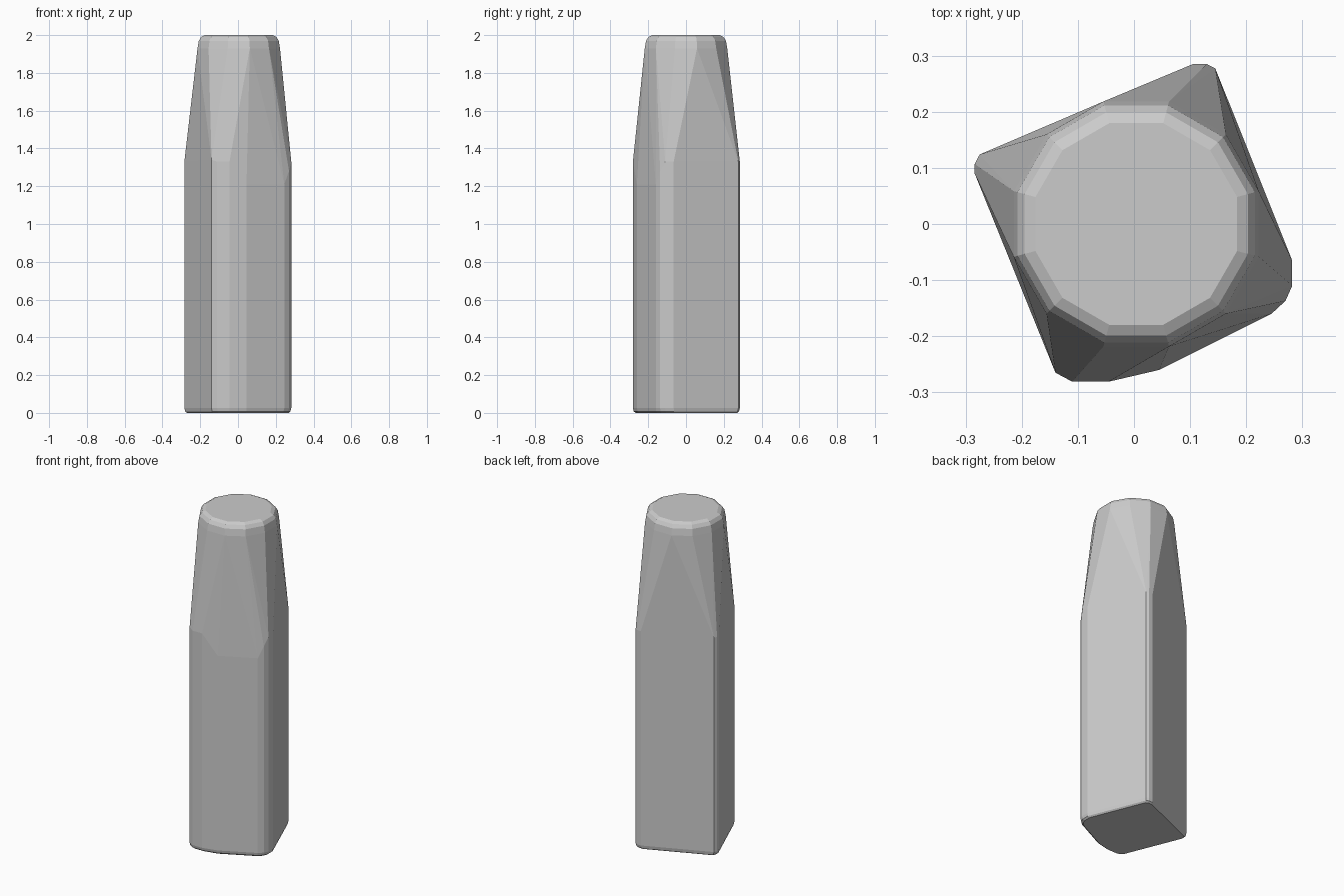
import bpy, bmesh, math

if "Cube" in bpy.data.objects:
    bpy.data.objects.remove(bpy.data.objects["Cube"])

# Rounded, slightly twisted square section: x, y, height where the taper begins
SECTION = [
    (0.105, 0.285, 1.33), (0.13, 0.285, 1.33), (0.145, 0.277, 1.33),
    (0.282, -0.065, 1.33), (0.282, -0.11, 1.33), (0.27, -0.137, 1.28),
    (0.245, -0.16, 1.21), (0.045, -0.26, 1.21), (-0.045, -0.281, 1.33),
    (-0.11, -0.281, 1.33), (-0.14, -0.265, 1.34), (-0.26, 0.03, 1.33),
    (-0.284, 0.09, 1.33), (-0.284, 0.107, 1.33), (-0.275, 0.124, 1.33),
]
# Rounded cap rings: radius, height
CAP = [(0.226, 1.93), (0.219, 1.97), (0.206, 1.99), (0.186, 2.0)]
SIDES = 12

bm = bmesh.new()

# Square shaft with a small bevel at the foot
for x, y, top in SECTION:
    bm.verts.new((x, y, top))
    bm.verts.new((x, y, 0.025))
    bm.verts.new((x * 0.985, y * 0.985, 0.008))
    bm.verts.new((x * 0.95, y * 0.95, 0.0))

# Round tapered end
for r, z in CAP:
    for i in range(SIDES):
        a = math.tau * (i + 0.5) / SIDES
        bm.verts.new((r * math.cos(a) + 0.004, r * math.sin(a), z))

# Skin the whole peg as one faceted convex form
hull = bmesh.ops.convex_hull(bm, input=bm.verts)
loose = [v for v in bm.verts if not v.link_faces]
bmesh.ops.delete(bm, geom=loose, context='VERTS')
bmesh.ops.dissolve_limit(bm, angle_limit=math.radians(0.5),
                         verts=bm.verts, edges=bm.edges)
bmesh.ops.recalc_face_normals(bm, faces=bm.faces)

mesh = bpy.data.meshes.new("tapered_peg")
bm.to_mesh(mesh)
bm.free()
peg = bpy.data.objects.new("tapered_peg", mesh)
bpy.context.collection.objects.link(peg)
